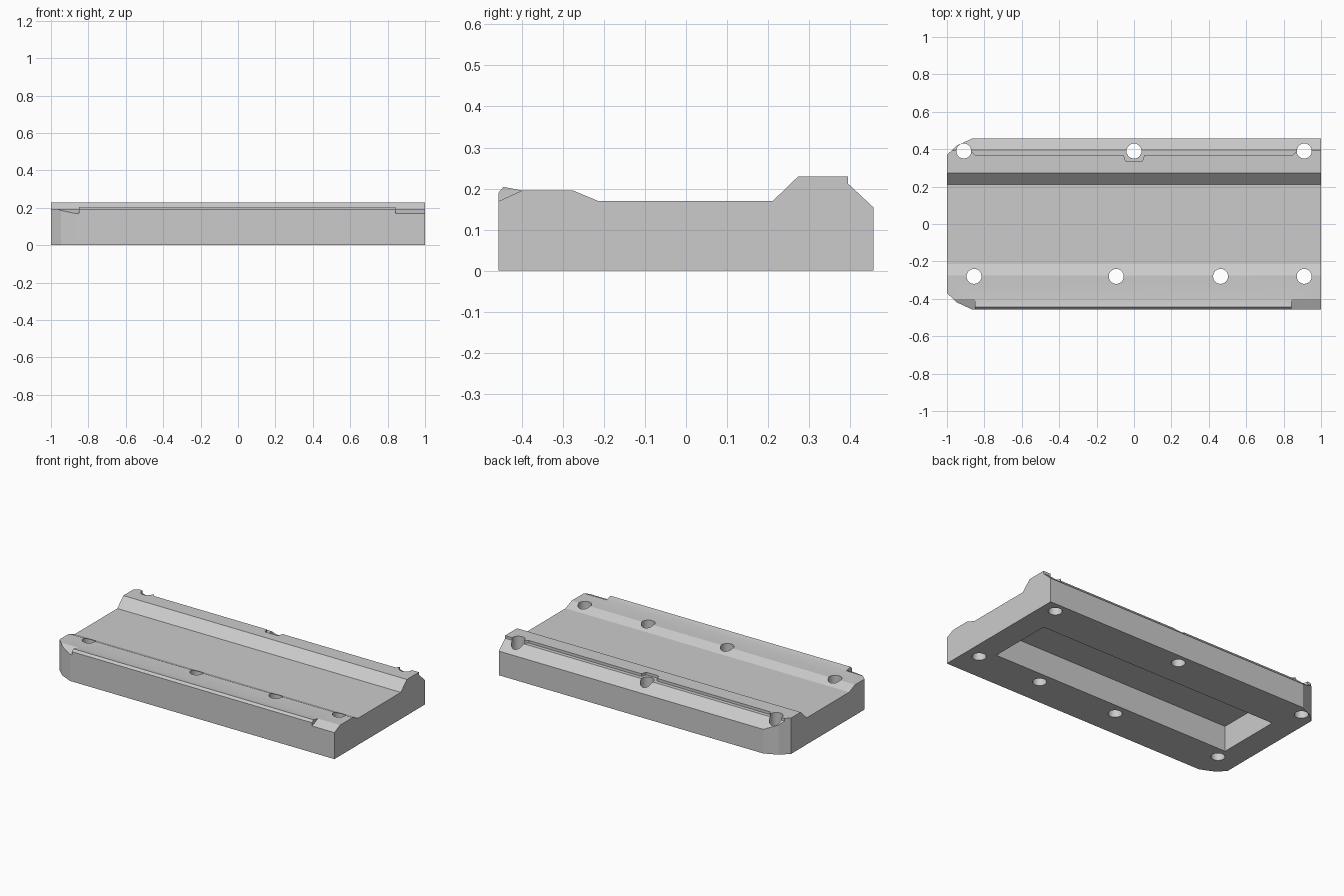
import bpy, bmesh, math

if "Cube" in bpy.data.objects:
    bpy.data.objects.remove(bpy.data.objects["Cube"])


def prism(name, pts, lo, hi, axis):
    """Extrude a 2D outline along x (pts are y,z) or z (pts are x,y)."""
    bm = bmesh.new()
    place = (lambda p, t: (t, *p)) if axis == 'x' else (lambda p, t: (*p, t))
    a = [bm.verts.new(place(p, lo)) for p in pts]
    b = [bm.verts.new(place(p, hi)) for p in pts]
    bm.faces.new(a)
    bm.faces.new(b)
    n = len(pts)
    for i in range(n):
        j = (i + 1) % n
        bm.faces.new((a[i], a[j], b[j], b[i]))
    bmesh.ops.recalc_face_normals(bm, faces=bm.faces)
    mesh = bpy.data.meshes.new(name)
    bm.to_mesh(mesh)
    bm.free()
    ob = bpy.data.objects.new(name, mesh)
    bpy.context.collection.objects.link(ob)
    return ob


def carve(target, cutter, operation='DIFFERENCE'):
    cutter.hide_render = True
    mod = target.modifiers.new(cutter.name, 'BOOLEAN')
    mod.operation, mod.solver, mod.object = operation, 'EXACT', cutter
    bpy.context.view_layer.objects.active = target
    bpy.ops.object.modifier_apply(modifier=mod.name)
    bpy.data.objects.remove(cutter, do_unlink=True)


# Channelled plate with a front lip and a raised back rail
W = 0.457
plate = prism("channel_plate", [
    (-W, 0), (W, 0), (W, 0.154), (0.395, 0.212), (0.395, 0.229), (0.273, 0.229),
    (0.212, 0.17), (-0.215, 0.17), (-0.275, 0.195), (-0.40, 0.195),
    (-0.445, 0.204), (-W, 0.19)], -1, 1, 'x')

# Two-facet corners on the left end
corner = [(-0.865, W), (-0.946, 0.42), (-1, 0.37)]
outline = ([(1.1, 0.6), (-0.865, 0.6)] + corner + [(-1, 0)]
           + [(x, -y) for x, y in reversed(corner)] + [(-0.865, -0.6), (1.1, -0.6)])
carve(plate, prism("plan_outline", outline, -0.1, 0.4, 'z'), 'INTERSECT')

# Front lip drops to a slope at both ends
for lo, hi in ((-1.1, -0.85), (0.843, 1.1)):
    carve(plate, prism("lip_end_cut", [(-0.40, 0.195), (-0.50, 0.1495),
                                       (-0.50, 0.3), (-0.40, 0.3)], lo, hi, 'x'))

# Back ledge with a relief around the middle hole
half = [(0.045, 0.337), (0.056, 0.37), (0.85, 0.37), (0.90, 0.42), (0.90, 0.50)]
ledge = half + [(-x, y) for x, y in reversed(half)]
carve(plate, prism("ledge_cut", ledge, 0.212, 0.4, 'z'))

# Deep pocket underneath
carve(plate, prism("pocket_cut", [(-0.845, -0.205), (0.845, -0.205),
                                  (0.845, 0.21), (-0.845, 0.21)], -0.1, 0.162, 'z'))

# Bolt holes
holes = [(x, 0.39) for x in (-0.91, 0, 0.91)]
holes += [(x, -0.28) for x in (-0.855, -0.095, 0.463, 0.91)]
for cx, cy in holes:
    ring = [(cx + 0.04 * math.cos(math.tau * i / 32),
             cy + 0.04 * math.sin(math.tau * i / 32)) for i in range(32)]
    carve(plate, prism("hole_cut", ring, -0.1, 0.4, 'z'))

# Smooth only the round hole walls
bpy.ops.object.select_all(action='DESELECT')
plate.select_set(True)
bpy.context.view_layer.objects.active = plate
bpy.ops.object.shade_smooth_by_angle(angle=math.radians(12))
